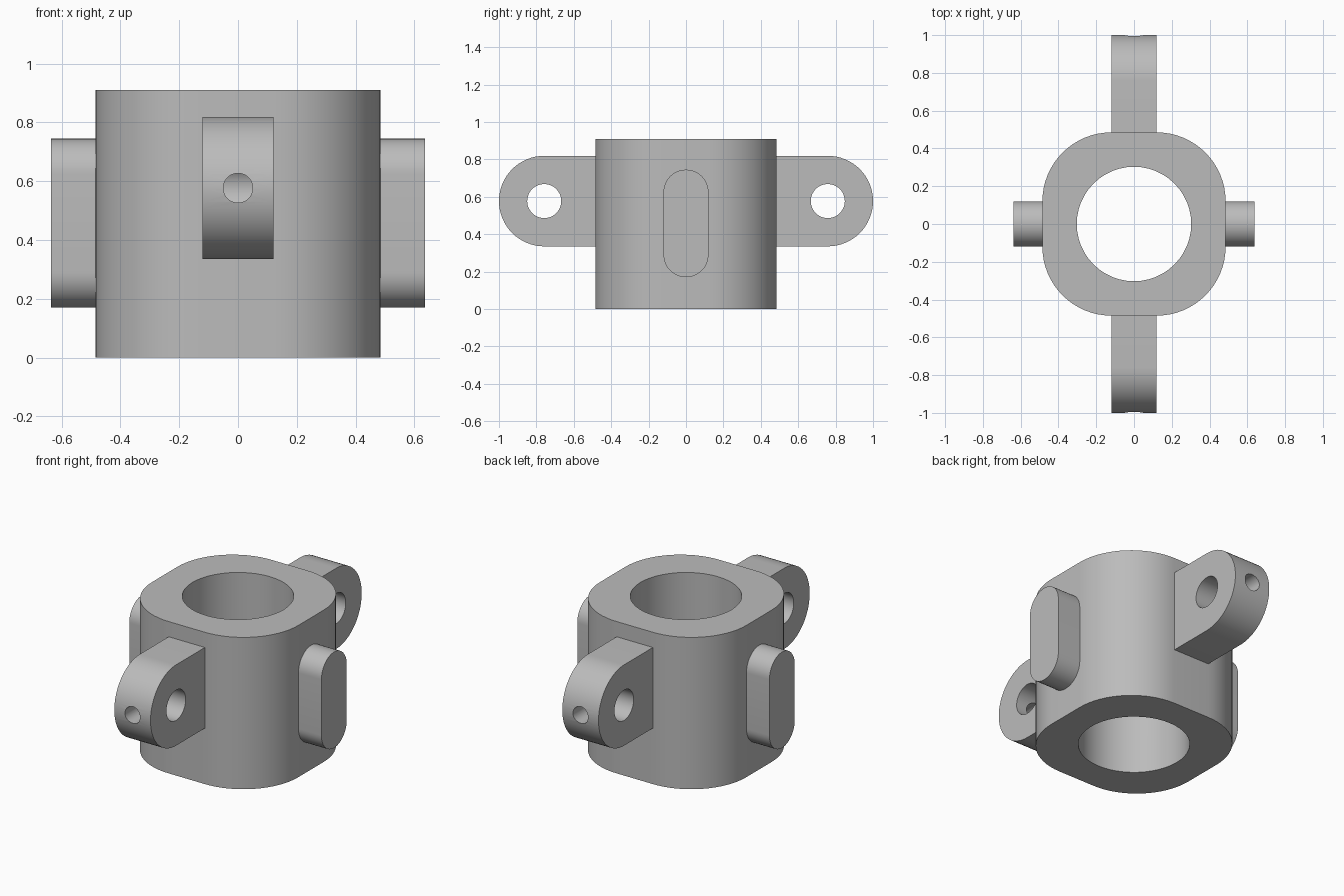
import bpy, bmesh
from math import pi, cos, sin, radians
from mathutils import Matrix, Vector

if "Cube" in bpy.data.objects:
    bpy.data.objects.remove(bpy.data.objects["Cube"])

HEIGHT, HALF, BORE = 0.91, 0.485, 0.303   # sleeve
FLAT = 0.12                               # half width of flats, lugs and pads
LUG_Y, LUG_Z, LUG_R = 0.758, 0.577, 0.242
PIN_R, TIP_R = 0.091, 0.05

grey = bpy.data.materials.new("grey metal")
grey.use_nodes = True
GREY = (0.5, 0.5, 0.5, 1)
grey.diffuse_color = GREY
grey.node_tree.nodes["Principled BSDF"].inputs["Base Color"].default_value = GREY


def arc(cx, cy, r, start, end, steps):
    angles = [radians(start + (end - start) * i / steps) for i in range(steps + 1)]
    return [(cx + r * cos(a), cy + r * sin(a)) for a in angles]


def prism(name, outline, to_3d, low, high):
    """Extrude a 2D outline from low to high; to_3d maps (u, v, depth) to a point."""
    bm = bmesh.new()
    face = bm.faces.new([bm.verts.new(to_3d(u, v, low)) for u, v in outline])
    grown = bmesh.ops.extrude_face_region(bm, geom=[face], use_keep_orig=True)
    top = [g for g in grown["geom"] if isinstance(g, bmesh.types.BMVert)]
    shift = Vector(to_3d(0, 0, high)) - Vector(to_3d(0, 0, low))
    bmesh.ops.translate(bm, verts=top, vec=shift)
    bmesh.ops.recalc_face_normals(bm, faces=bm.faces)
    mesh = bpy.data.meshes.new(name)
    bm.to_mesh(mesh)
    bm.free()
    obj = bpy.data.objects.new(name, mesh)
    bpy.context.collection.objects.link(obj)
    mesh.materials.append(grey)
    return obj


def along_x(u, v, d):
    return (d, u, v)


def along_y(u, v, d):
    return (u, d, v)


def along_z(u, v, d):
    return (u, v, d)


def activate(obj):
    bpy.ops.object.select_all(action="DESELECT")
    obj.select_set(True)
    bpy.context.view_layer.objects.active = obj


def drill(obj, cx, cy, r, to_3d, low, high):
    circle = arc(cx, cy, r, 0, 360, 48)[:-1]
    cutter = prism("hole_cutter", circle, to_3d, low, high)
    cutter.hide_render = True
    mod = obj.modifiers.new("hole", "BOOLEAN")
    mod.operation, mod.solver, mod.object = "DIFFERENCE", "EXACT", cutter
    activate(obj)
    bpy.ops.object.modifier_apply(modifier=mod.name)
    bpy.data.objects.remove(cutter)


def smooth(obj):
    activate(obj)
    bpy.ops.object.shade_smooth_by_angle(angle=radians(30))


# Rounded square sleeve with a round bore
outline = []
for i, (sx, sy) in enumerate([(1, 1), (-1, 1), (-1, -1), (1, -1)]):
    outline += arc(sx * FLAT, sy * FLAT, HALF - FLAT, 90 * i, 90 * i + 90, 16)
sleeve = prism("sleeve", outline, along_z, 0, HEIGHT)
drill(sleeve, 0, 0, BORE, along_z, -0.1, HEIGHT + 0.1)
smooth(sleeve)

for side, label in ((-1, "front"), (1, "back")):
    # Round-ended lug with a pin hole and a smaller hole in from the tip
    centre = side * LUG_Y
    root = side * (HALF - 0.06)
    tip = [(side * u, v) for u, v in arc(LUG_Y, LUG_Z, LUG_R, -90, 90, 32)]
    profile = [(root, LUG_Z - LUG_R)] + tip + [(root, LUG_Z + LUG_R)]
    lug = prism(label + "_lug", profile, along_x, -FLAT, FLAT)
    drill(lug, centre, LUG_Z, PIN_R, along_x, -0.3, 0.3)
    drill(lug, 0, LUG_Z, TIP_R, along_y, centre, side * 1.1)
    smooth(lug)

for side, label in ((-1, "right"), (1, "left")):
    # Upright slot-shaped pad
    pill = arc(0, 0.745 - FLAT, FLAT, 0, 180, 24) + arc(0, 0.17 + FLAT, FLAT, 180, 360, 24)
    pad = prism(label + "_pad", pill, along_x, side * (HALF - 0.06), side * 0.637)
    smooth(pad)
